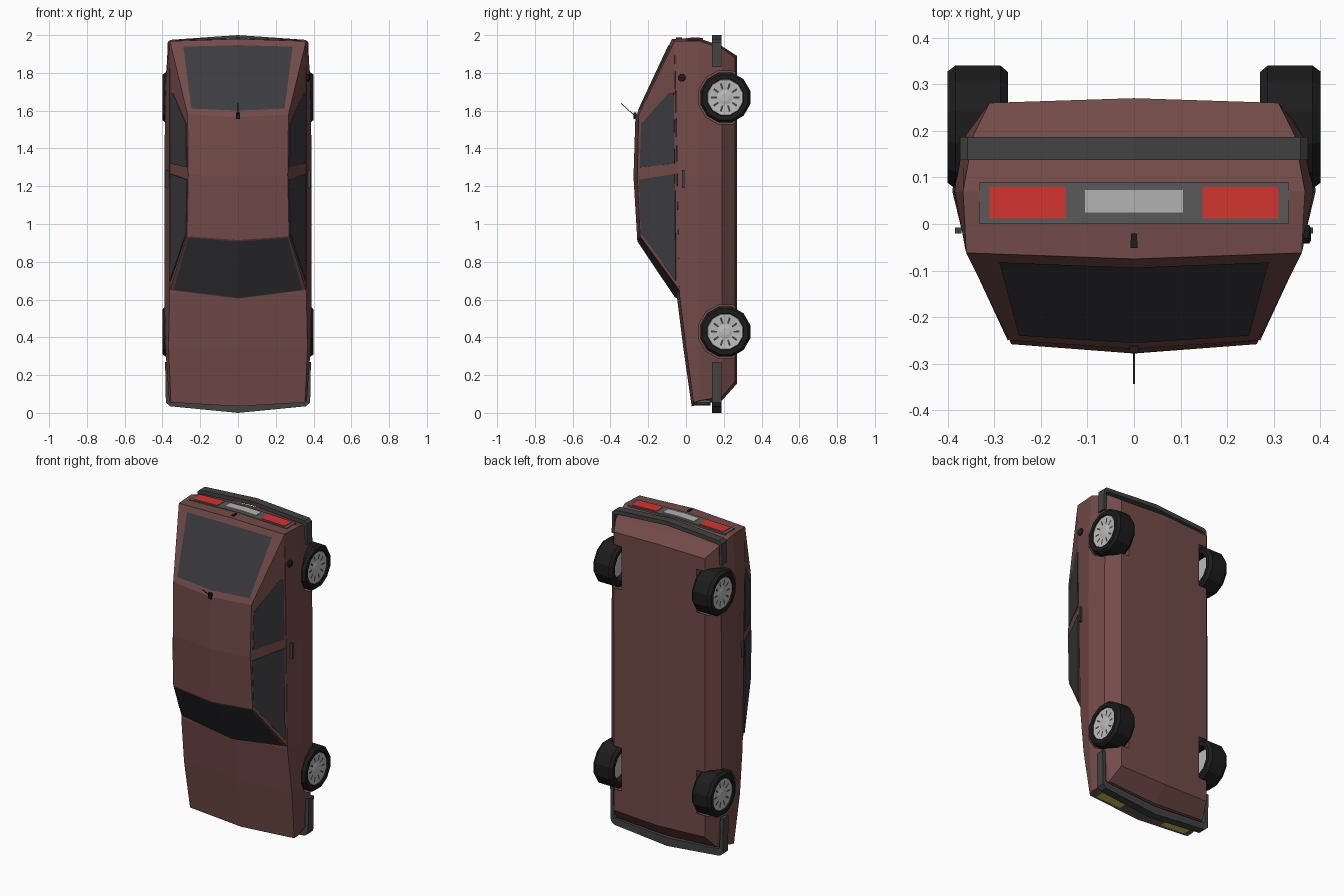
import bpy, bmesh, math

if "Cube" in bpy.data.objects:
    bpy.data.objects.remove(bpy.data.objects["Cube"])

COLORS = {
    "paint": (0.17, 0.07, 0.065), "glass": (0.045, 0.045, 0.052),
    "rubber": (0.012, 0.012, 0.012), "trim": (0.055, 0.055, 0.055),
    "panel": (0.1, 0.1, 0.1), "plate": (0.45, 0.45, 0.45),
    "red": (0.65, 0.035, 0.03), "yellow": (0.6, 0.58, 0.1), "metal": (0.5, 0.5, 0.5),
}


def material(key):
    mat = bpy.data.materials.get(key) or bpy.data.materials.new(key)
    mat.diffuse_color = (*COLORS[key], 1)
    mat.use_nodes = True
    mat.node_tree.nodes["Principled BSDF"].inputs["Base Color"].default_value = mat.diffuse_color
    return mat


def build(name, verts, faces, color, mirror=True):
    """Mesh from points; mirrored over x = 0 and welded at the centre."""
    bm = bmesh.new()
    for s in ((1, -1) if mirror else (1,)):
        vs = [bm.verts.new((s * x, y, z)) for x, y, z in verts]
        for f in faces:
            bm.faces.new([vs[i] for i in (f if s > 0 else f[::-1])])
    bmesh.ops.remove_doubles(bm, verts=bm.verts, dist=1e-5)
    bmesh.ops.recalc_face_normals(bm, faces=bm.faces)
    me = bpy.data.meshes.new(name)
    bm.to_mesh(me)
    bm.free()
    ob = bpy.data.objects.new(name, me)
    bpy.context.collection.objects.link(ob)
    me.materials.append(material(color))
    return ob


def slab(name, pts, offset, color, mirror=True):
    """Thin solid: an outline and its copy moved by offset."""
    n = len(pts)
    back = [tuple(a + b for a, b in zip(p, offset)) for p in pts]
    faces = [tuple(range(n)), tuple(range(2 * n - 1, n - 1, -1))]
    faces += [(i, (i + 1) % n, (i + 1) % n + n, i + n) for i in range(n)]
    return build(name, list(pts) + back, faces, color, mirror)


def turned(name, profile, y, z, color, n=12, mirror=True):
    """Lathe of (x, radius) points around an axis along x; ends capped."""
    verts, faces = [], []
    for x, r in profile:
        for k in range(n):
            a = 2 * math.pi * (k + 0.5) / n
            verts.append((x, y + r * math.cos(a), z + r * math.sin(a)))
    for j in range(len(profile) - 1):
        for k in range(n):
            k2 = (k + 1) % n
            faces.append((j * n + k, j * n + k2, (j + 1) * n + k2, (j + 1) * n + k))
    last = (len(profile) - 1) * n
    faces += [tuple(range(n))[::-1], tuple(range(last, last + n))]
    return build(name, verts, faces, color, mirror)


# Lower body: half sections lofted from nose (z = 0) to tail (z = 2)
nose = [.035, .055, .065, .085, .165, .155]
tail = [1.98, 1.968, 1.97, 1.93, 1.88, 1.89]
# z, top centre y, shoulder x, shoulder y, widest x, sill x
stations = [(nose, .03, .355, .04, .365, .34), (.35, -.015, .368, .0, .385, .37),
            (.63, -.05, .362, -.035, .39, .375), (1.25, -.05, .362, -.046, .39, .375),
            (1.75, -.06, .362, -.055, .385, .37), (tail, -.075, .36, -.062, .367, .345)]
verts, faces = [], []
for z, yt, xs, ys, xw, xl in stations:
    zs = z if isinstance(z, list) else [z] * 6
    ring = [(0, yt), (xs, ys), (xw, .07), (xl, .19), (.31, .26), (0, .27)]
    verts += [(x, y, zz) for (x, y), zz in zip(ring, zs)]
for j in range(len(stations) - 1):
    faces += [(6 * j + i, 6 * j + i + 1, 6 * j + i + 7, 6 * j + i + 6) for i in range(5)]
for base, dz in ((0, -.02), (6 * (len(stations) - 1), .012)):
    c = len(verts)
    for i in (2, 3):
        _, y, z = verts[base + i]
        verts.append((0, y, z + dz))
    mid = [base, c, c + 1, base + 5]
    faces += [(base + i + 1, base + i + 2, mid[i + 1], mid[i]) for i in range(3)]
body = build("body", verts, faces, "paint")

# Wheel arches cut from the body
for wz in (.43, 1.67):
    cutter = turned("arch_cutter", [(.255, .146), (.5, .146)], .208, wz, "paint")
    cutter.hide_render = True
    mod = body.modifiers.new("arch", "BOOLEAN")
    mod.operation, mod.solver, mod.object = "DIFFERENCE", "EXACT", cutter
    bpy.context.view_layer.update()
    cut = bpy.data.meshes.new_from_object(body.evaluated_get(bpy.context.evaluated_depsgraph_get()))
    body.modifiers.clear()
    body.data = cut
    bpy.data.objects.remove(cutter)


# Cabin: windscreen, roof, rear slope and sides
def side_x(y):
    return .36 + (y + .05) * .465


line = [(-.05, .605, .36, -.035, .65), (-.258, .915, side_x(-.243), -.243, .935),
        (-.278, 1.25, side_x(-.258), -.258, 1.26), (-.268, 1.565, side_x(-.25), -.25, 1.58),
        (-.075, 1.978, .36, -.062, 1.966)]
centre = [(0, a[0], a[1]) for a in line]
edge = [a[2:] for a in line]
build("cabin", centre + edge,
      [(i, i + 1, i + 6, i + 5) for i in range(4)] + [(5, 6, 7, 8, 9)], "paint")


# Front and rear glass, folded at the centre line
def lerp(a, b, t):
    return tuple(p + (q - p) * t for p, q in zip(a, b))


def glass(name, i, t0, t1, w0, w1, off):
    c0, c1 = lerp(centre[i], centre[i + 1], t0), lerp(centre[i], centre[i + 1], t1)
    e0, e1 = lerp(edge[i], edge[i + 1], t0), lerp(edge[i], edge[i + 1], t1)
    pts = [c0, lerp(c0, e0, w0), lerp(c1, e1, w1), c1]
    pts = [tuple(a + b for a, b in zip(p, off)) for p in pts]
    build(name, pts, [(0, 1, 2, 3)], "glass")


glass("windscreen", 0, .02, .98, .95, .97, (0, -.003, -.002))
glass("rear_window", 3, .08, .92, .9, .82, (0, -.003, .002))

# Side windows
for name, outline in (
        ("front_side_windows", [(-.24, .95), (-.25, 1.235), (-.06, 1.265), (-.055, .70)]),
        ("rear_side_windows", [(-.245, 1.3), (-.238, 1.53), (-.09, 1.695), (-.065, 1.695), (-.06, 1.32)])):
    slab(name, [(side_x(y) + .004, y, z) for y, z in outline], (-.006, .003, 0), "glass")

# Wheels: tyre, dished rim, dark slots and hub
for place, wz in (("front", .43), ("rear", 1.67)):
    turned(place + "_tyres", [(.33, .095), (.27, .1), (.27, .122), (.287, .137), (.383, .137),
                              (.4, .124), (.4, .1), (.385, .095)], .208, wz, "rubber")
    turned(place + "_rims", [(.325, .094), (.388, .1), (.394, .095), (.389, .04), (.394, .02)],
           .208, wz, "metal")
    verts, faces = [], []
    for k in range(10):
        a = 2 * math.pi * k / 10
        for r, d in ((.045, -.1), (.08, -.07), (.08, .07), (.045, .1)):
            verts.append((.391 + .04 * (r - .04), .208 + r * math.cos(a + d), wz + r * math.sin(a + d)))
        faces.append(tuple(range(4 * k, 4 * k + 4)))
    build(place + "_rim_slots", verts, faces, "trim")


# Wrap-around bumpers
def bumper(name, outer, inner):
    n = len(outer)
    verts = [(x, y, z) for y in (.137, .187) for x, z in outer + inner]
    m = 2 * n
    faces = []
    for i in range(n - 1):
        faces += [(i, i + 1, n + i + 1, n + i), (m + i, m + i + 1, m + n + i + 1, m + n + i),
                  (i, i + 1, m + i + 1, m + i), (n + i, n + i + 1, m + n + i + 1, m + n + i)]
    faces.append((n - 1, m - 1, m + m - 1, m + n - 1))
    build(name, verts, faces, "trim")


bumper("front_bumper", [(0, 0), (.36, .035), (.382, .055), (.386, .27)],
       [(0, .05), (.35, .075), (.36, .09), (.365, .27)])
bumper("rear_bumper", [(0, 2.0), (.357, 1.975), (.373, 1.96), (.376, 1.83)],
       [(0, 1.975), (.345, 1.952), (.358, 1.945), (.358, 1.83)])


# Panels and lamps on the folded nose and tail faces
def end_panel(name, x0, x1, y0, y1, z0, slope, thick, color):
    pts = [(x, y, z0 + slope * x) for x, y in ((x0, y0), (x1, y0), (x1, y1), (x0, y1))]
    slab(name, pts, (0, 0, thick), color)


end_panel("rear_panel", 0, .332, 0, .09, 1.975, -.033, .01, "panel")
end_panel("tail_lamps", .147, .31, .012, .08, 1.977, -.033, .011, "red")
end_panel("rear_plate", 0, .105, .025, .073, 1.977, -.033, .011, "plate")
end_panel("grille", 0, .33, .048, .13, .05, .055, -.012, "panel")
end_panel("headlamps", .15, .32, .055, .12, .048, .055, -.013, "yellow")

# Boot lock, door handles, fuel cap
slab("boot_lock", [(.006, -.02, 1.97), (.008, -.052, 1.97), (-.008, -.052, 1.97), (-.006, -.02, 1.97)],
     (0, 0, .017), "rubber", False)
slab("door_handles", [(.37, -.02, 1.19), (.37, -.008, 1.19), (.37, -.008, 1.285), (.37, -.02, 1.285)],
     (.014, 0, 0), "trim")
turned("fuel_cap", [(.36, .022), (.376, .022), (.38, .014)], -.022, 1.775, "rubber", 8, False)

# Roof aerial
slab("aerial_base", [(-.01, -.262, 1.555), (.01, -.262, 1.555), (.01, -.262, 1.59), (-.01, -.262, 1.59)],
     (0, -.015, 0), "rubber", False)
slab("aerial", [(-.002, -.265, 1.565), (.002, -.265, 1.565), (.002, -.265, 1.57), (-.002, -.265, 1.57)],
     (0, -.078, .07), "rubber", False)
